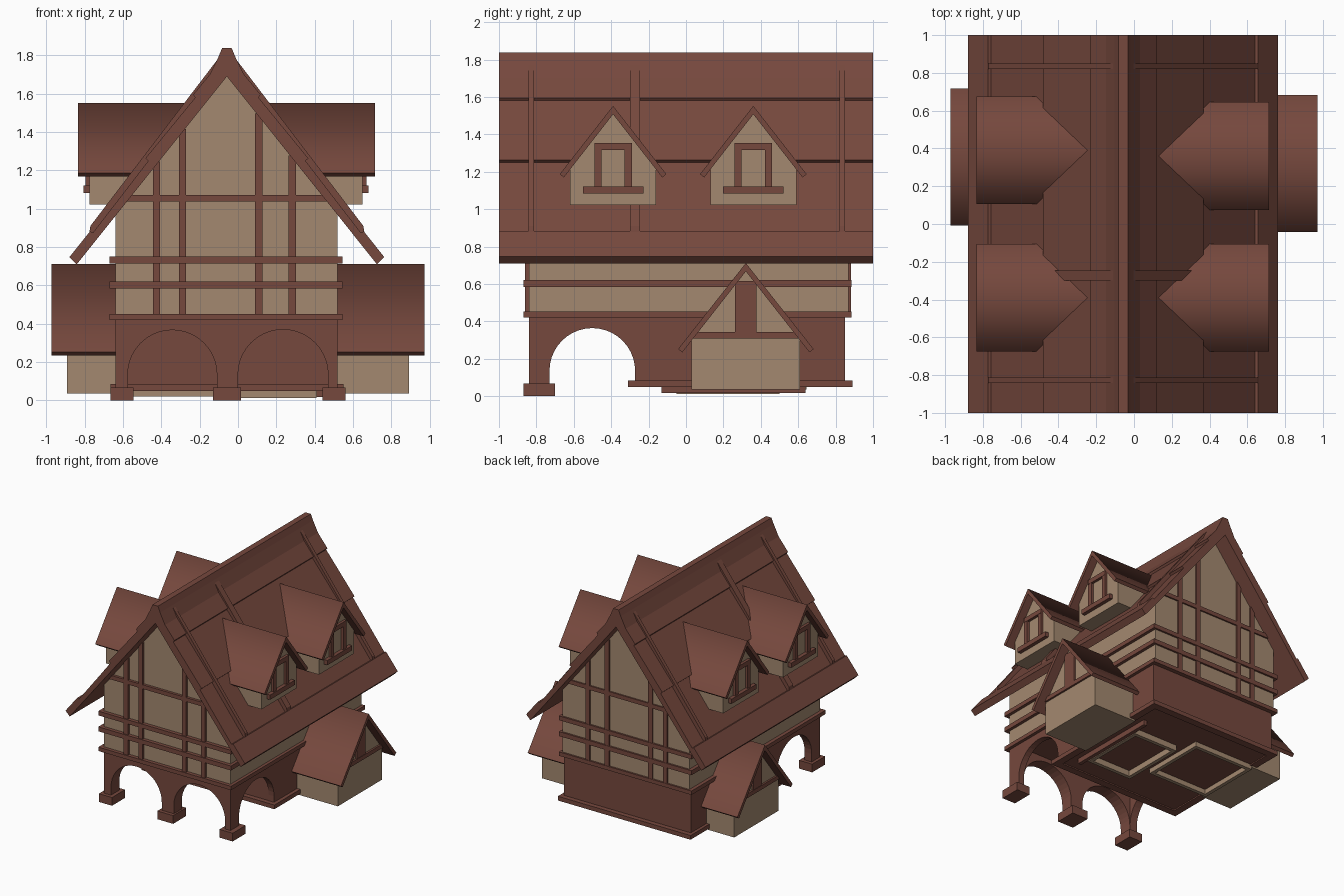
import bpy, bmesh
from math import cos, sin, pi

cube = bpy.data.objects.get("Cube")
if cube:
    bpy.data.objects.remove(cube)


def material(name, rgb):
    m = bpy.data.materials.new(name)
    m.use_nodes = True
    m.diffuse_color = (*rgb, 1)
    bsdf = next(n for n in m.node_tree.nodes if n.type == 'BSDF_PRINCIPLED')
    bsdf.inputs["Base Color"].default_value = (*rgb, 1)
    return m


BROWN = material("red brown timber", (0.18, 0.065, 0.047))
TAN = material("tan plaster", (0.37, 0.25, 0.16))


def prism(name, pts, a, b, axis, mat, smooth_top=False):
    """Extrude a 2D outline (horizontal, z) from a to b along x or y."""
    bm = bmesh.new()
    at = (lambda p, t: (t, p[0], p[1])) if axis == 'x' else (lambda p, t: (p[0], t, p[1]))
    near = [bm.verts.new(at(p, a)) for p in pts]
    far = [bm.verts.new(at(p, b)) for p in pts]
    bm.faces.new(near)
    bm.faces.new(far)
    for i in range(len(pts)):
        j = (i + 1) % len(pts)
        bm.faces.new((near[i], near[j], far[j], far[i]))
    bmesh.ops.recalc_face_normals(bm, faces=bm.faces)
    if smooth_top:
        for f in bm.faces:
            f.normal_update()
            f.smooth = f.normal.z > 0.2
    me = bpy.data.meshes.new(name)
    bm.to_mesh(me)
    bm.free()
    me.materials.append(mat)
    ob = bpy.data.objects.new(name, me)
    bpy.context.scene.collection.objects.link(ob)
    return ob


def box(name, x, y, z, mat=BROWN):
    return prism(name, [(x[0], z[0]), (x[1], z[0]), (x[1], z[1]), (x[0], z[1])],
                 y[0], y[1], 'y', mat)


def mirrored(half, c=0):
    """Complete an outline whose half runs from the centre line outwards."""
    return [(c + u, v) for u, v in half] + [(c - u, v) for u, v in reversed(half) if u > 0]


def ring(name, x, y, z, w, mat=BROWN):
    box(name + "_front", x, (y[0], y[0] + w), z, mat)
    box(name + "_back", x, (y[1] - w, y[1]), z, mat)
    box(name + "_right", (x[0], x[0] + w), (y[0] + w, y[1] - w), z, mat)
    box(name + "_left", (x[1] - w, x[1]), (y[0] + w, y[1] - w), z, mat)


def arch(a, b, spring=0.135, foot=0.06, n=20):
    """Opening from a to b, listed as outline points."""
    c, r = (a + b) / 2, (b - a) / 2
    curve = [(c - r * cos(pi * i / n), spring + r * sin(pi * i / n)) for i in range(n + 1)]
    return [(a, foot)] + curve + [(b, foot)]


C = -0.058                    # centre line of the house
WX, WY = (-0.64, 0.52), (-0.84, 0.87)

# Walls
prism("upper_walls", mirrored([(0, 1.72), (0.58, 0.985), (0.58, 0.43)], -0.06), *WY, 'y', TAN)
box("ground_floor", WX, (-0.27, 0.85), (0.06, 0.43))
box("porch_ceiling", WX, (-0.84, -0.27), (0.405, 0.432))

# Porch arcades and feet
front = [(WX[0], 0.42), (WX[0], 0.06)] + arch(-0.575, -0.11) + arch(0.0, 0.47) \
    + [(WX[1], 0.06), (WX[1], 0.42)]
prism("front_arcade", front, -0.84, -0.735, 'y', BROWN)
side = [(-0.84, 0.42), (-0.84, 0.06)] + arch(-0.73, -0.272) + [(-0.265, 0.06), (-0.265, 0.42)]
for name, x in (("right", (-0.64, -0.575)), ("left", (0.47, 0.52))):
    prism(name + "_arcade", side, *x, 'x', BROWN)
for name, x in (("right", (-0.665, -0.545)), ("middle", (-0.13, 0.015)), ("left", (0.44, 0.56))):
    box(name + "_porch_foot", x, (-0.87, -0.70), (0, 0.068))

# Plinth and footings under the floor
ring("plinth", (-0.665, 0.55), (-0.31, 0.89), (0.05, 0.085), 0.06)
ring("footing_left", (0.0, 0.41), (-0.05, 0.5), (0.012, 0.062), 0.03, TAN)
ring("footing_right", (-0.62, -0.07), (0.1, 0.64), (0.02, 0.062), 0.03, TAN)
box("floor_beam", (0.41, 0.44), (-0.13, 0.64), (0.018, 0.062))

# Timber frame: bands round the house, then gable posts
for i, z in enumerate(((0.42, 0.452), (0.583, 0.62), (0.715, 0.75))):
    ring("band_%d" % i, (-0.67, 0.545), (-0.87, 0.885), z, 0.05)
for end, y in (("front", (-0.862, -0.82)), ("back", (0.85, 0.882))):
    box(end + "_collar_beam", (C - 0.53, C + 0.53), y, (1.038, 1.072))
    for i, x in enumerate((-0.425, -0.29, 0.108, 0.283)):
        top = 1.705 - 1.25 * abs(x - C)
        box("%s_post_%d" % (end, i), (x - 0.019, x + 0.019), y, (0.45, top))

# Main roof with stepped courses, ridge cap and battens
roof = [(0, 1.81), (0.176, 1.595), (0.165, 1.58), (0.425, 1.263), (0.41, 1.25),
        (0.698, 0.876), (0.714, 0.882), (0.821, 0.748), (0.783, 0.71), (0, 1.69)]
prism("main_roof", roof[:-1] + [roof[-1]] + [(-u, v) for u, v in reversed(roof[1:-1])],
      -1, 1, 'y', BROWN).location.x = C
ridge = mirrored([(0.025, 1.838), (0.045, 1.79), (0.09, 1.70), (0.05, 1.70)], C)
prism("ridge_cap", ridge, -1, 1, 'y', BROWN)
for s in (-1, 1):
    strip = [(0.04, 1.79), (0.712, 0.91), (0.718, 0.87), (0.69, 0.86), (0.03, 1.72)]
    strip = [(C + s * u, v) for u, v in strip]
    for i, (y, w) in enumerate(((-0.828, 0.015), (-0.272, 0.027), (0.835, 0.015))):
        prism("roof_batten_%s_%d" % ("left" if s > 0 else "right", i), strip,
              y - w, y + w, 'y', BROWN)


def gabled(name, y, inner, wall, eave, half, base, apex, run, drop):
    """Small gabled volume facing sideways, with a thin pitched roof."""
    slope = drop / run
    body = [(0, apex - 0.03), (half, apex - 0.03 - slope * half), (half, base)]
    prism(name + "_walls", mirrored(body, y), inner, wall, 'x', TAN)
    chevron = [(0, apex), (run, apex - drop), (run - 0.022, apex - drop - 0.018), (0, apex - 0.045)]
    pts = [(y + u, v) for u, v in chevron] + [(y - u, v) for u, v in chevron[2:0:-1]]
    prism(name + "_roof", pts, inner, eave, 'x', BROWN, smooth_top=True)


def trim(name, y, wall, s, u, z, depth):
    """Flat timber on a sideways facing wall."""
    box(name, sorted((wall - s * 0.01, wall + s * depth)), (y + u[0], y + u[1]), z)


for s, side_name in ((1, "left"), (-1, "right")):
    # Dormers
    wall, eave = (0.65, 0.715) if s > 0 else (-0.775, -0.835)
    for i, y in enumerate((-0.39, 0.36 if s > 0 else 0.39)):
        n = "%s_dormer_%d" % (side_name, i)
        gabled(n, y, C + s * 0.175, wall, eave, 0.23, 1.022, 1.552, 0.285, 0.365)
        for part, u, z, d in (("jamb_a", (-0.1, -0.062), (1.1, 1.352), 0.02),
                              ("jamb_b", (0.062, 0.1), (1.1, 1.352), 0.02),
                              ("lintel", (-0.1, 0.1), (1.315, 1.353), 0.022),
                              ("sill", (-0.162, 0.162), (1.083, 1.122), 0.03)):
            trim(n + "_window_" + part, y, wall, s, u, z, d)
    # Ground floor annexe
    y = 0.32 if s > 0 else 0.355
    n = side_name + "_annexe"
    gabled(n, y, 0.5 if s > 0 else -0.62, s * 0.893, s * 0.972, 0.29, 0.036, 0.712, 0.362, 0.46)
    trim(n + "_tie_beam", y, s * 0.893, s, (-0.28, 0.28), (0.308, 0.342), 0.015)
    trim(n + "_king_post", y, s * 0.893, s, (-0.057, 0.057), (0.34, 0.615), 0.012)
